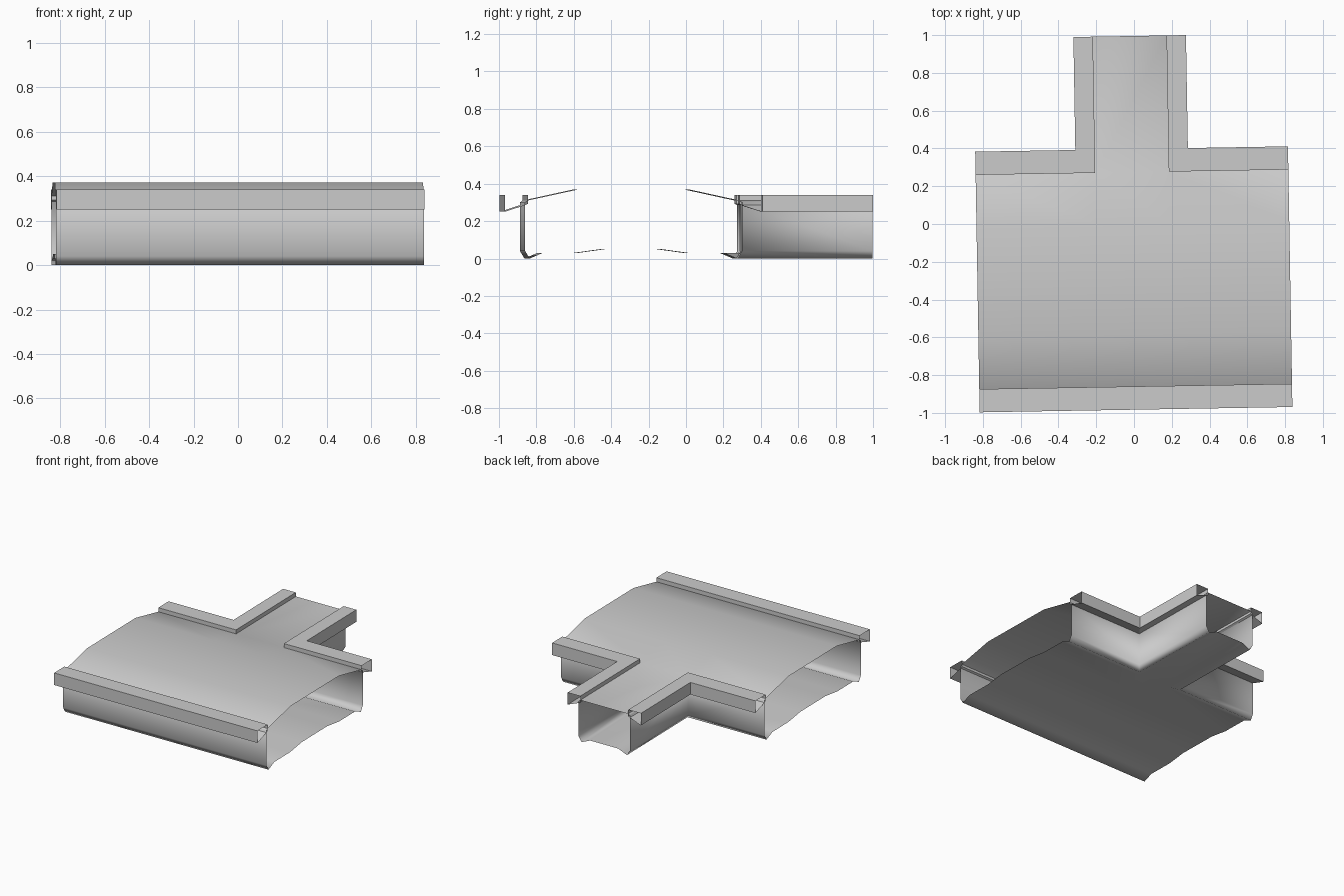
import bpy
import bmesh

cube = bpy.data.objects.get("Cube")
if cube:
    bpy.data.objects.remove(cube, do_unlink=True)

# Main dimensions
HALF = 0.828       # half length of the main road
FRONT = -0.86      # inner kerb line at the front
BACK = 0.274       # inner kerb line at the back
SIDE = 0.195       # inner kerb line of the branch
END = 0.995        # end of the branch
KERB_SIDE = 0.103  # branch kerb width

grey = bpy.data.materials.new("concrete_grey")
grey.use_nodes = True
grey.diffuse_color = (0.6, 0.6, 0.6, 1)
grey.node_tree.nodes["Principled BSDF"].inputs["Base Color"].default_value = (0.6, 0.6, 0.6, 1)


def loft(bm, rows):
    """Join successive rows of points with quads."""
    grid = [[bm.verts.new(p) for p in row] for row in rows]
    for a, b in zip(grid, grid[1:]):
        for i in range(len(a) - 1):
            bm.faces.new((a[i], a[i + 1], b[i + 1], b[i]))


def corner_row(d, z, side):
    """L-shaped line from the main road end, round the corner, to the branch end."""
    x = side * (SIDE + min(d, KERB_SIDE))
    return [(side * HALF, BACK + d, z), (x, BACK + d, z), (x, END, z)]


def across_row(y, z, width):
    return [(x, y, z) for x in (-HALF, -width, width, HALF)]


def finish(bm, name, smooth):
    bmesh.ops.remove_doubles(bm, verts=bm.verts, dist=0.0005)
    bmesh.ops.recalc_face_normals(bm, faces=bm.faces)
    for f in bm.faces:
        f.smooth = smooth
    mesh = bpy.data.meshes.new(name)
    bm.to_mesh(mesh)
    bm.free()
    mesh.materials.append(grey)
    obj = bpy.data.objects.new(name, mesh)
    obj.location.x = -0.006
    obj.rotation_euler.z = 0.017
    bpy.context.collection.objects.link(obj)


# Side wall section: outward distance from the inner kerb line, height
wall = [(0, 0.31), (0.014, 0.3), (0.014, 0.04), (-0.01, 0), (-0.08, 0.03)]
road = [(BACK, 0.31), (0, 0.37), (-0.585, 0.37)]
floor = [(-0.59, 0.03), (-0.445, 0.05), (-0.145, 0.05), (0, 0.03), (BACK - 0.08, 0.03)]
floor_width = SIDE - 0.08

# Open shell: road deck, front wall and floor, then the back walls and branch
bm = bmesh.new()
rows = [across_row(y, z, SIDE) for y, z in road]
rows += [across_row(FRONT - d, z, SIDE + d) for d, z in wall]
rows += [across_row(y, z, floor_width) for y, z in floor]
loft(bm, rows)
for side in (-1, 1):
    loft(bm, [corner_row(d, z, side) for d, z in wall])
for d, z in (wall[0], wall[-1]):
    w = SIDE + d
    loft(bm, [[(-w, y, z), (w, y, z)] for y in (BACK + d, END)])
finish(bm, "road_shell", True)

# Hollow, open-ended kerbs
kerb = [(0, 0.34), (0.123, 0.34), (0.123, 0.25), (0.014, 0.285), (0, 0.292), (0, 0.34)]
bm = bmesh.new()
loft(bm, [[(-HALF, FRONT - d, z), (HALF, FRONT - d, z)] for d, z in kerb])
finish(bm, "front_kerb", False)
for side, name in ((-1, "right_corner_kerb"), (1, "left_corner_kerb")):
    bm = bmesh.new()
    loft(bm, [corner_row(d, z, side) for d, z in kerb])
    finish(bm, name, False)
